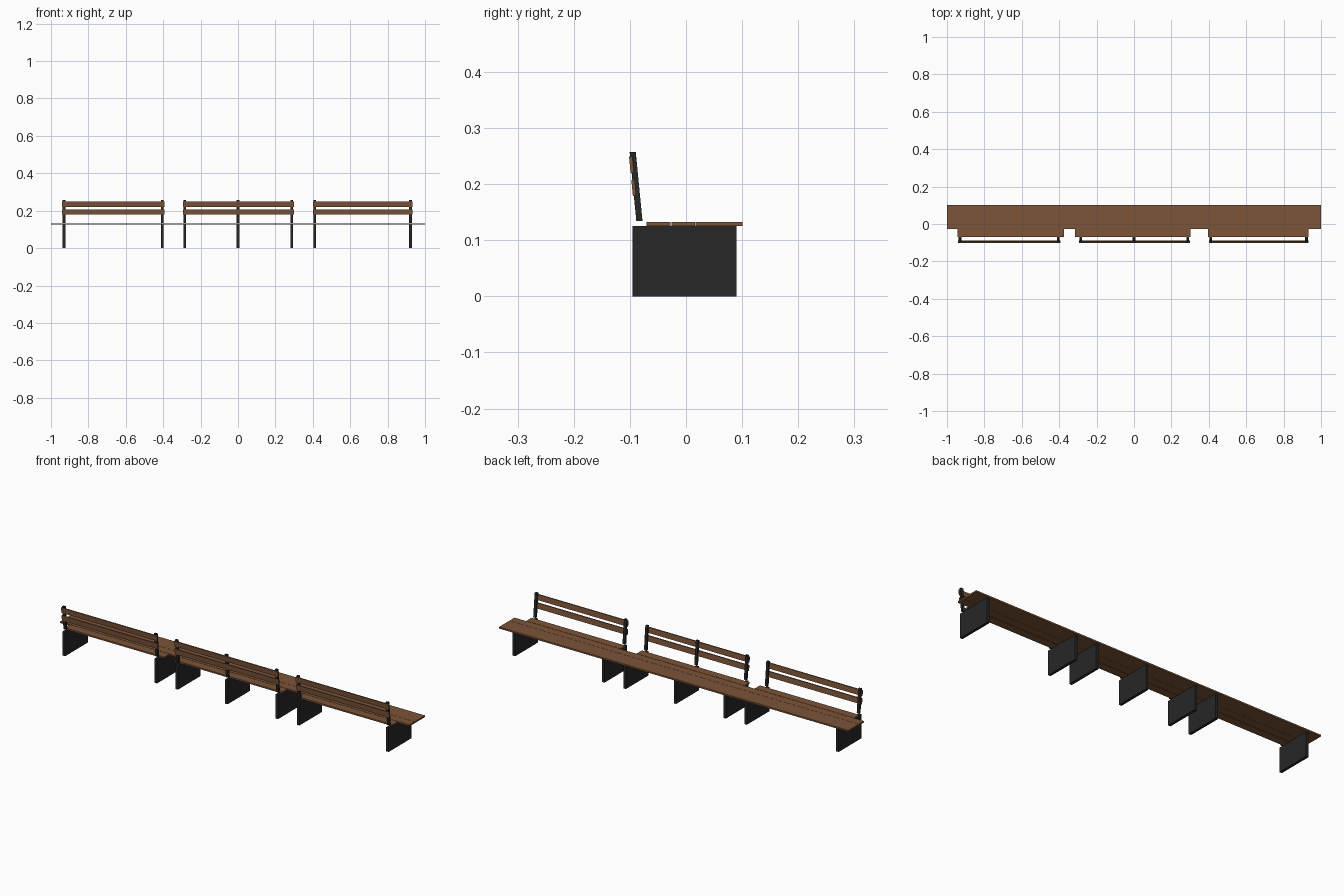
import bpy

if "Cube" in bpy.data.objects:
    bpy.data.objects.remove(bpy.data.objects["Cube"])

def mat(name, c):
    m = bpy.data.materials.new(name)
    m.diffuse_color = (*c, 1)
    m.use_nodes = True
    m.node_tree.nodes["Principled BSDF"].inputs["Base Color"].default_value = m.diffuse_color
    return m

WOOD = mat("wood", (0.20, 0.09, 0.04))
METAL = mat("dark_metal", (0.02, 0.02, 0.02))

def prism(name, profile, x0, x1, material):
    """Extrude a (y, z) profile along x from x0 to x1."""
    n = len(profile)
    verts = [(x, y, z) for x in (x0, x1) for y, z in profile]
    faces = [tuple(reversed(range(n))), tuple(range(n, 2 * n))]
    faces += [(i, (i + 1) % n, n + (i + 1) % n, n + i) for i in range(n)]
    me = bpy.data.meshes.new(name)
    me.from_pydata(verts, [], faces)
    me.materials.append(material)
    ob = bpy.data.objects.new(name, me)
    bpy.context.collection.objects.link(ob)
    return ob

def rect(y0, y1, z0, z1):
    return [(y0, z0), (y1, z0), (y1, z1), (y0, z1)]

SEAT_Z0, SEAT_Z1 = 0.125, 0.133

# three full-length seat slats
for i, y in enumerate((-0.026, 0.017, 0.059)):
    prism(f"seat_slat_{i}", rect(y, y + 0.042, SEAT_Z0, SEAT_Z1), -1, 1, WOOD)

# short rear seat slats, one per backrest section
for i, (x0, x1) in enumerate(((-0.943, -0.374), (-0.315, 0.302), (0.395, 0.934))):
    prism(f"rear_seat_slat_{i}", rect(-0.07, -0.028, SEAT_Z0, SEAT_Z1), x0, x1, WOOD)

# leg panels with leaning back posts above
post = [(-0.0885, 0.134), (-0.0775, 0.134), (-0.0895, 0.257), (-0.1005, 0.257)]
for i, x in enumerate((-0.930, -0.404, -0.284, 0.0, 0.288, 0.411, 0.922)):
    prism(f"leg_panel_{i}", rect(-0.095, 0.09, 0, SEAT_Z0), x - 0.007, x + 0.007, METAL)
    prism(f"back_post_{i}", post, x - 0.007, x + 0.007, METAL)

# two leaning back slats per section
LEAN = -0.0976
for i, (x0, x1) in enumerate(((-0.942, -0.394), (-0.295, 0.300), (0.400, 0.933))):
    for row, (y, z) in enumerate(((-0.0930, 0.193), (-0.0972, 0.235))):
        h, t = 0.014, 0.003
        d = LEAN * h
        prof = [(y - t - d, z - h), (y + t - d, z - h), (y + t + d, z + h), (y - t + d, z + h)]
        prism(f"back_slat_{i}_{row}", prof, x0, x1, WOOD)
